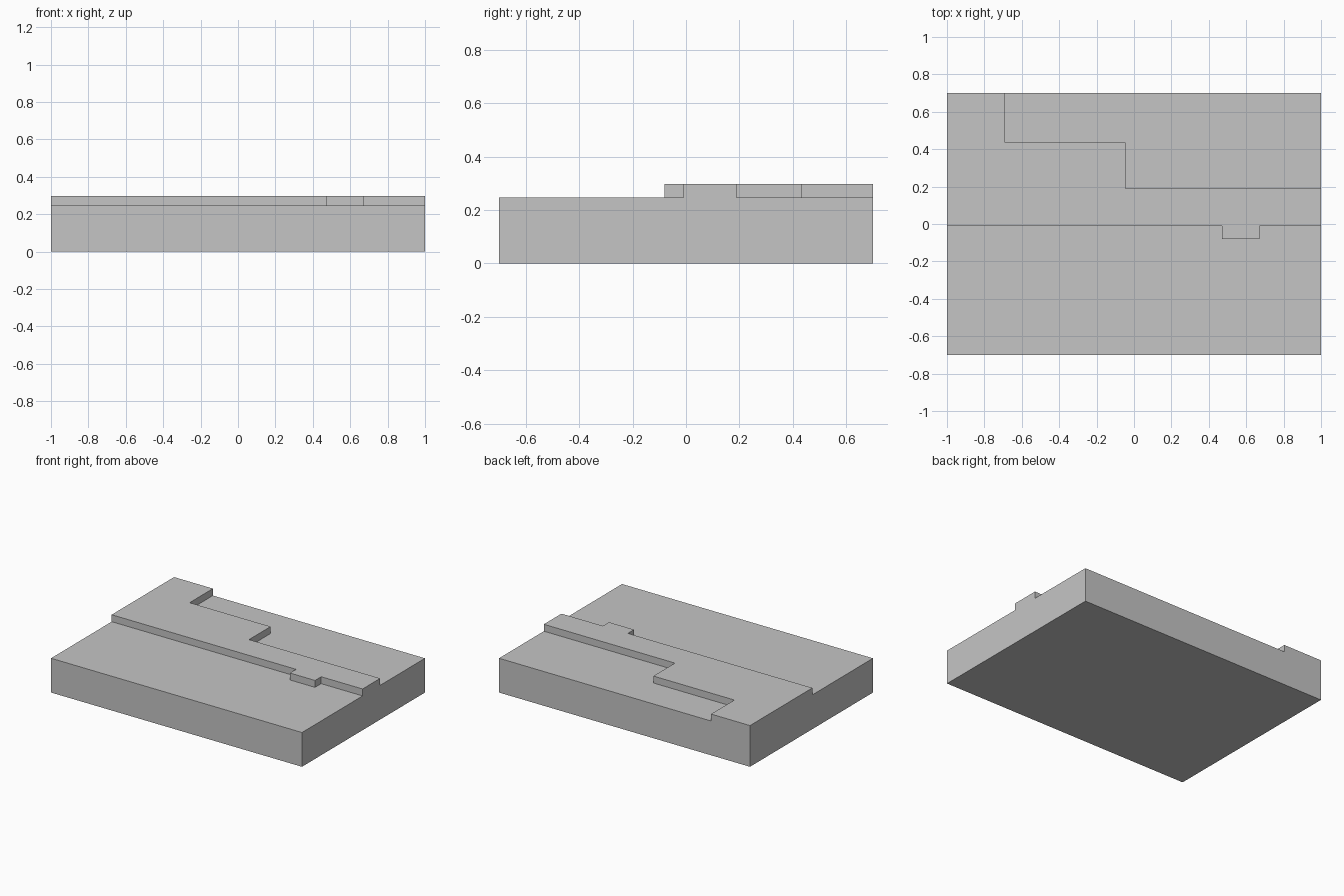
import bpy
import bmesh

HALF_X, HALF_Y = 1.0, 0.7
BASE_H, STEP_H = 0.247, 0.05

cube = bpy.data.objects.get("Cube")
if cube:
    bpy.data.objects.remove(cube, do_unlink=True)

# Plain grey material
grey = bpy.data.materials.new("plain_grey")
grey.use_nodes = True
colour = (0.56, 0.56, 0.56, 1.0)
grey.diffuse_color = colour
grey.node_tree.nodes["Principled BSDF"].inputs["Base Color"].default_value = colour

# Plan outlines: front edge of the terrace (with tab) and its stepped back edge
front_edge = [(-HALF_X, -0.01), (0.47, -0.01), (0.47, -0.08),
              (0.67, -0.08), (0.67, -0.01), (HALF_X, -0.01)]
back_edge = [(HALF_X, 0.19), (-0.045, 0.19), (-0.045, 0.435),
             (-0.69, 0.435), (-0.69, HALF_Y)]

bm = bmesh.new()


def corner(x, y):
    return bm.verts.new((x, y, 0))


front = [corner(*p) for p in front_edge]
back = [corner(*p) for p in back_edge]
front_corners = [corner(HALF_X, -HALF_Y), corner(-HALF_X, -HALF_Y)]

# Three plan regions: lower front, raised terrace, lower back
bm.faces.new(front + front_corners)
terrace = bm.faces.new(front + back + [corner(-HALF_X, HALF_Y)])
bm.faces.new(back + [corner(HALF_X, HALF_Y)])
bm.normal_update()
for face in bm.faces:
    if face.normal.z < 0:
        face.normal_flip()
terrace_size = len(terrace.verts)


def raise_faces(faces, height):
    result = bmesh.ops.extrude_face_region(bm, geom=faces)["geom"]
    verts = [g for g in result if isinstance(g, bmesh.types.BMVert)]
    bmesh.ops.translate(bm, verts=verts, vec=(0, 0, height))
    return [g for g in result if isinstance(g, bmesh.types.BMFace)]


# Raise the whole plan into a slab, then the terrace above it
top_faces = raise_faces(list(bm.faces), BASE_H)
terrace_top = max(top_faces, key=lambda f: len(f.verts))
raise_faces([terrace_top], STEP_H)

# Close the underside if the extrusion consumed it
open_edges = [e for e in bm.edges if e.is_boundary]
if open_edges:
    bmesh.ops.holes_fill(bm, edges=open_edges)
bmesh.ops.recalc_face_normals(bm, faces=list(bm.faces))

mesh = bpy.data.meshes.new("terraced_slab")
bm.to_mesh(mesh)
bm.free()
mesh.materials.append(grey)
slab = bpy.data.objects.new("terraced_slab", mesh)
bpy.context.collection.objects.link(slab)
